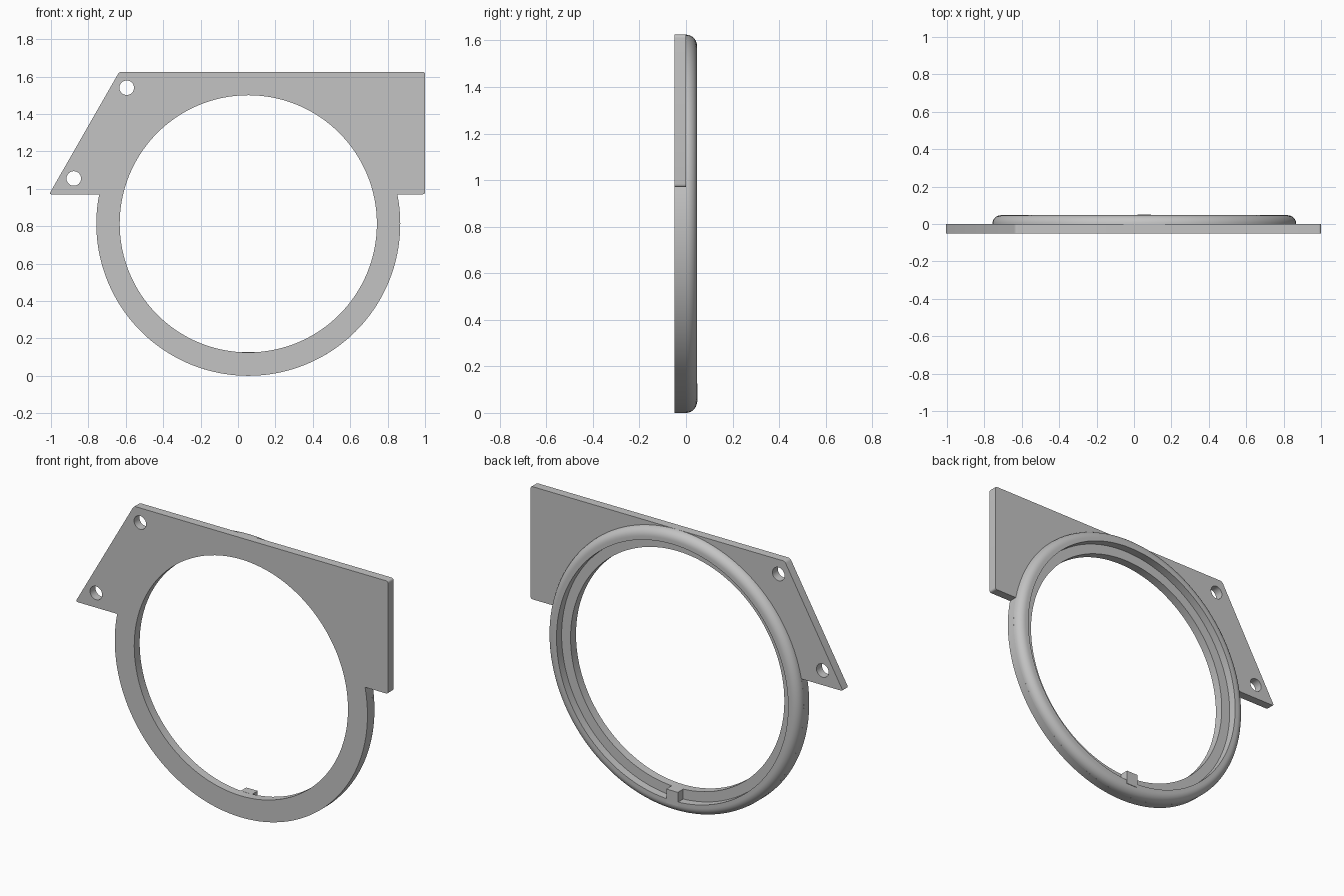
import bpy, bmesh
from math import sin, cos, pi, asin, sqrt
from mathutils import Vector, Matrix

cube = bpy.data.objects.get("Cube")
if cube:
    bpy.data.objects.remove(cube, do_unlink=True)

CX = CZ_OFF = 0.055
CZ = R_OUT = 0.8125
R_HOLE, R_RIM = 0.6875, 0.745
FRONT, MID, BACK = -0.05, 0.0, 0.047
PLATE_Z, TOP = 0.97, 1.625
STEPS = 128

gray = bpy.data.materials.new("light gray")
gray.use_nodes = True
color = (0.55, 0.55, 0.55, 1)
gray.diffuse_color = color
gray.node_tree.nodes["Principled BSDF"].inputs["Base Color"].default_value = color


def arc(cx, cz, r, a0, a1, n):
    return [(cx + r * cos(a0 + (a1 - a0) * i / n), cz + r * sin(a0 + (a1 - a0) * i / n))
            for i in range(n + 1)]


def rounded(prev, corner, nxt, d=0.014, n=4):
    """Small rounded corner between two straight edges."""
    c = Vector(corner)
    a = c + (Vector(prev) - c).normalized() * d
    b = c + (Vector(nxt) - c).normalized() * d
    return [tuple(a * (1 - t) ** 2 + c * 2 * t * (1 - t) + b * t * t)
            for t in (i / n for i in range(n + 1))]


def finish(obj):
    obj.data.materials.clear()
    obj.data.materials.append(gray)
    bpy.ops.object.select_all(action='DESELECT')
    obj.select_set(True)
    bpy.context.view_layer.objects.active = obj
    bpy.ops.object.shade_smooth_by_angle(angle=0.5)


def mesh_object(name, bm):
    bmesh.ops.recalc_face_normals(bm, faces=bm.faces)
    mesh = bpy.data.meshes.new(name)
    bm.to_mesh(mesh)
    bm.free()
    obj = bpy.data.objects.new(name, mesh)
    bpy.context.collection.objects.link(obj)
    finish(obj)


# Flat mounting plate merged with the ring base, with all holes
dip = asin((PLATE_Z - CZ) / R_OUT)
corners = [(1, PLATE_Z), (1, TOP), (-0.635, TOP), (-1.01, PLATE_Z)]
outline = arc(CX, CZ, R_OUT, -pi - dip, dip, STEPS)
for i, c in enumerate(corners):
    outline += rounded(corners[i - 1], c, corners[(i + 1) % 4])
loops = [outline, arc(CX, CZ, R_HOLE, 0, 2 * pi, STEPS)[:-1]]
for hx, hz in ((-0.595, 1.54), (-0.878, 1.055)):
    loops.append(arc(hx, hz, 0.039, 0, 2 * pi, 32)[:-1])

curve = bpy.data.curves.new("mounting_plate_outline", 'CURVE')
curve.dimensions = '2D'
curve.fill_mode = 'BOTH'
curve.extrude = (MID - FRONT) / 2
for loop in loops:
    spline = curve.splines.new('POLY')
    spline.points.add(len(loop) - 1)
    for p, (x, z) in zip(spline.points, loop):
        p.co = (x, z, 0, 1)
    spline.use_cyclic_u = True
helper = bpy.data.objects.new("plate_helper", curve)
bpy.context.collection.objects.link(helper)
bpy.context.view_layer.update()
plate_mesh = bpy.data.meshes.new_from_object(
    helper.evaluated_get(bpy.context.evaluated_depsgraph_get()))
bpy.data.objects.remove(helper, do_unlink=True)
bm = bmesh.new()
bm.from_mesh(plate_mesh)
bmesh.ops.remove_doubles(bm, verts=bm.verts, dist=0.0001)
bmesh.ops.transform(bm, verts=bm.verts, matrix=Matrix.Translation((0, (FRONT + MID) / 2, 0))
                    @ Matrix.Rotation(pi / 2, 4, 'X'))
mesh_object("mounting_plate", bm)

# Raised rim behind the plate, rounded on its outer edge
bm = bmesh.new()
profile = [(R_RIM, MID), (R_RIM, BACK)]
profile += [(R_OUT - BACK + BACK * sin(t), BACK * cos(t))
            for t in (i * pi / 16 for i in range(9))]
verts = [bm.verts.new((CX + r, y, CZ)) for r, y in profile]
edges = [bm.edges.new(pair) for pair in zip(verts, verts[1:])]
bmesh.ops.spin(bm, geom=verts + edges, cent=(CX, 0, CZ), axis=(0, 1, 0),
               angle=2 * pi, steps=STEPS, use_merge=True)
bmesh.ops.remove_doubles(bm, verts=bm.verts, dist=0.0001)
mesh_object("raised_rim", bm)

# Locating tab on the ledge at the bottom of the ring
bm = bmesh.new()
bmesh.ops.create_cube(bm, size=1)
bmesh.ops.scale(bm, vec=(0.074, 0.051, 0.08), verts=bm.verts)
bmesh.ops.translate(bm, vec=(CX, 0.0245, 0.086), verts=bm.verts)
mesh_object("locating_tab", bm)
